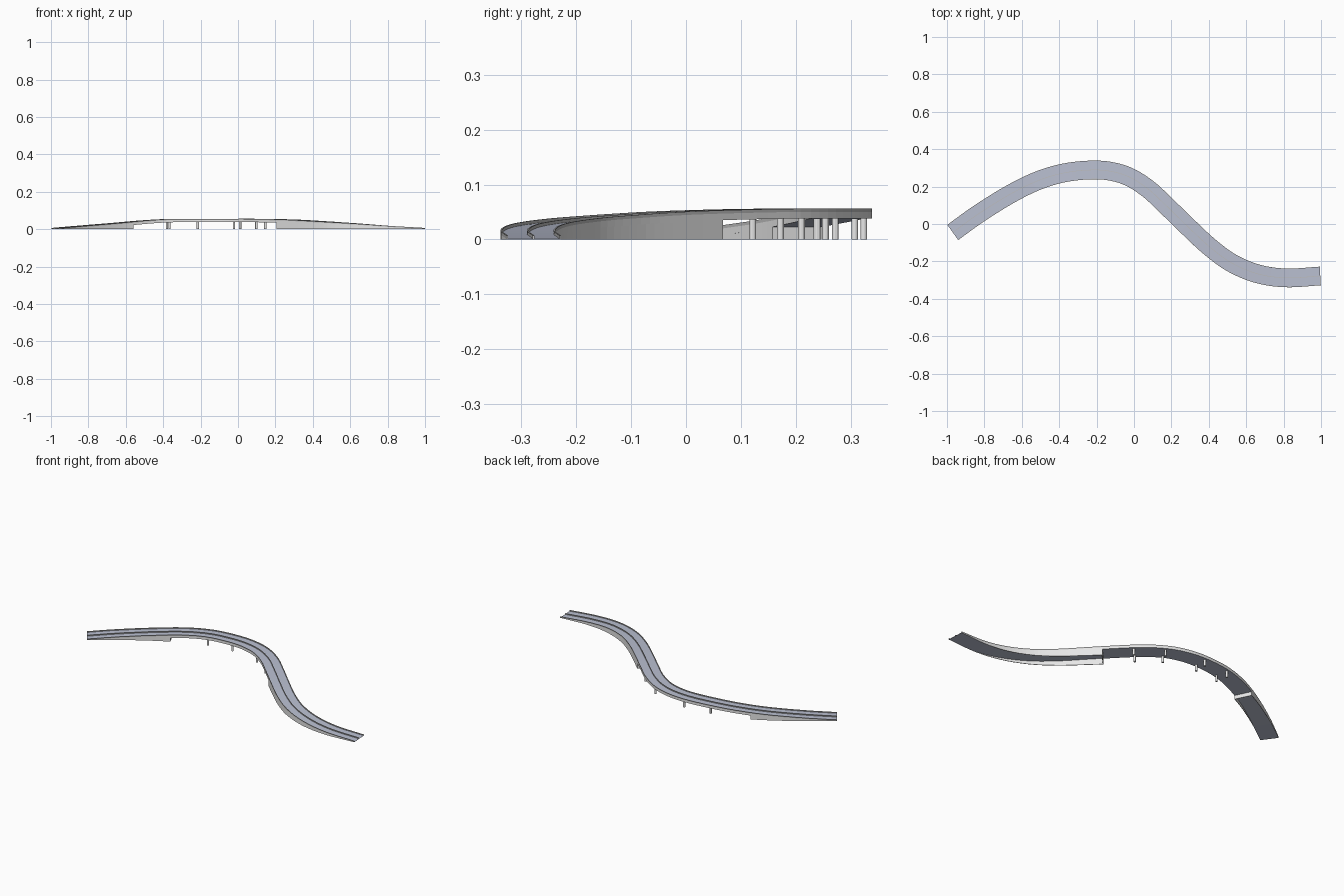
import bpy, bmesh, math
from mathutils import Vector

if "Cube" in bpy.data.objects:
    bpy.data.objects.remove(bpy.data.objects["Cube"])

def material(name, rgb):
    m = bpy.data.materials.new(name)
    m.diffuse_color = (*rgb, 1)
    m.use_nodes = True
    m.node_tree.nodes["Principled BSDF"].inputs["Base Color"].default_value = m.diffuse_color
    return m

ASPHALT = material("blue_grey_road", (0.50, 0.535, 0.65))
CONCRETE = material("light_concrete", (0.80, 0.80, 0.80))
RAIL = material("grey_rail", (0.52, 0.52, 0.52))

# Road centre line: x, y, road height
PATH = [(-0.969, -0.045, 0.001), (-0.83, 0.055, 0.013), (-0.65, 0.166, 0.028),
        (-0.505, 0.235, 0.041), (-0.37, 0.274, 0.049), (-0.227, 0.289, 0.050),
        (-0.12, 0.281, 0.050), (-0.02, 0.249, 0.050), (0.08, 0.184, 0.050),
        (0.163, 0.107, 0.049), (0.297, -0.023, 0.045), (0.404, -0.122, 0.039),
        (0.52, -0.207, 0.032), (0.66, -0.266, 0.023), (0.81, -0.288, 0.012),
        (0.996, -0.278, 0.001)]
X0, X1 = PATH[0][0], PATH[-1][0]
HALF, DECK, RAIL_H = 0.05, 0.012, 0.006
LEFT_END, RIGHT_END = -0.58, 0.24

def slope(i, k):
    a, b = PATH[max(i - 1, 0)], PATH[min(i + 1, len(PATH) - 1)]
    return (b[k] - a[k]) / (b[0] - a[0])

def centre(x):
    """Smooth cubic through the path points."""
    i = 0
    while i < len(PATH) - 2 and x > PATH[i + 1][0]:
        i += 1
    a, b = PATH[i], PATH[i + 1]
    h = b[0] - a[0]
    t = (x - a[0]) / h
    def f(k):
        return ((2*t**3 - 3*t*t + 1) * a[k] + (t**3 - 2*t*t + t) * h * slope(i, k)
                + (3*t*t - 2*t**3) * b[k] + (t**3 - t*t) * h * slope(i + 1, k))
    return Vector((x, f(1), f(2)))

def frame(x):
    """Centre point and sideways direction at x."""
    d = centre(min(x + 0.002, X1)) - centre(max(x - 0.002, X0))
    return centre(x), Vector((-d.y, d.x, 0)).normalized()

def sweep(name, xa, xb, lo, hi, bottom, top, mats, steps):
    """Box section swept along the road; bottom and top are functions of road height."""
    bm = bmesh.new()
    rings = []
    for k in range(steps + 1):
        p, n = frame(xa + (xb - xa) * k / steps)
        ring = []
        for off, fz in ((lo, bottom), (hi, bottom), (hi, top), (lo, top)):
            q = p + n * off
            ring.append(bm.verts.new((q.x, q.y, fz(p.z))))
        rings.append(ring)
    for r, s in zip(rings, rings[1:]):
        for j in range(4):
            f = bm.faces.new((r[j], r[(j + 1) % 4], s[(j + 1) % 4], s[j]))
            f.material_index = j % 2 if len(mats) > 1 else 0
    for r in (rings[0], rings[-1]):
        bm.faces.new(r)
    bmesh.ops.recalc_face_normals(bm, faces=bm.faces)
    return finish(name, bm, mats)

def finish(name, bm, mats):
    me = bpy.data.meshes.new(name)
    bm.to_mesh(me)
    bm.free()
    for m in mats:
        me.materials.append(m)
    ob = bpy.data.objects.new(name, me)
    bpy.context.collection.objects.link(ob)
    return ob

def underside(z):
    return max(z - DECK, 0.0)

def road(z):
    return z

def rail_top(z):
    return z + RAIL_H

def ground(z):
    return 0.0

# Deck: road colour above and below, concrete edges
sweep("road_deck", X0, X1, -HALF, HALF, underside, road, [ASPHALT, CONCRETE], 96)

# Side rails and central divider
for name, off in (("front_rail", -HALF + 0.0015), ("centre_divider", 0), ("back_rail", HALF - 0.0015)):
    sweep(name, X0, X1, off - 0.0015, off + 0.0015, road, rail_top, [RAIL], 96)

# Hollow ramps: two side walls and an end wall each
for side, xa, xb, xe in (("left", X0, LEFT_END, LEFT_END - 0.003),
                         ("right", RIGHT_END, X1, RIGHT_END + 0.003)):
    for edge, lo, hi in (("front", -HALF, -HALF + 0.003), ("back", HALF - 0.003, HALF)):
        sweep(f"{side}_ramp_{edge}_wall", xa, xb, lo, hi, ground, underside, [CONCRETE], 40)
    sweep(f"{side}_ramp_end_wall", min(xe, xa if side == "right" else xb),
          max(xe, xa if side == "right" else xb), -HALF + 0.003, HALF - 0.003,
          ground, underside, [CONCRETE], 1)

# Pairs of round columns under the raised span
for i, x in enumerate((-0.373, -0.215, -0.005, 0.122)):
    p, n = frame(x)
    for edge, s in (("front", -1), ("back", 1)):
        c = p + n * 0.035 * s
        h = underside(p.z) + 0.001
        bm = bmesh.new()
        bmesh.ops.create_cone(bm, cap_ends=True, segments=12, radius1=0.0062, radius2=0.0062, depth=h)
        bmesh.ops.translate(bm, verts=bm.verts, vec=(c.x, c.y, h / 2))
        finish(f"{edge}_column_{i + 1}", bm, [CONCRETE])
